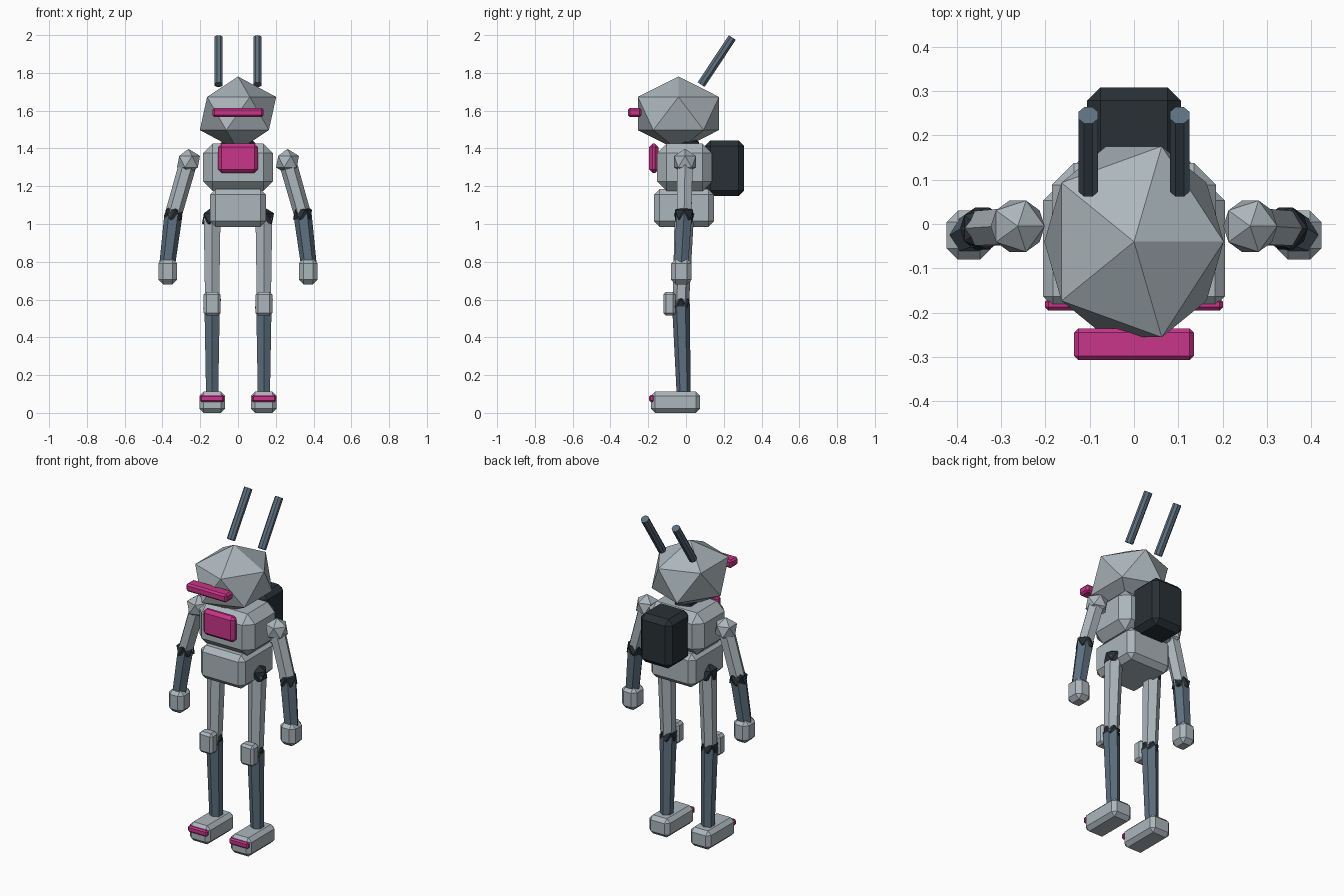
import bpy, bmesh, math
from mathutils import Vector, Matrix

if "Cube" in bpy.data.objects:
    bpy.data.objects.remove(bpy.data.objects["Cube"])


def material(name, rgb):
    m = bpy.data.materials.new(name)
    m.diffuse_color = (*rgb, 1)
    m.use_nodes = True
    m.node_tree.nodes["Principled BSDF"].inputs["Base Color"].default_value = m.diffuse_color
    return m


SHELL = material("pale_grey", (0.41, 0.47, 0.50))
LIMB = material("slate_blue", (0.11, 0.16, 0.21))
JOINT = material("near_black", (0.022, 0.030, 0.036))
GLOW = material("magenta", (0.58, 0.035, 0.25))


def finish(name, bm, mat):
    bmesh.ops.recalc_face_normals(bm, faces=bm.faces)
    mesh = bpy.data.meshes.new(name)
    bm.to_mesh(mesh)
    bm.free()
    mesh.materials.append(mat)
    ob = bpy.data.objects.new(name, mesh)
    bpy.context.collection.objects.link(ob)
    return ob


def box(name, x, y, z, bevel, mat):
    """Chamfered box from (min, max) ranges."""
    bm = bmesh.new()
    bmesh.ops.create_cube(bm, size=1)
    for v in bm.verts:
        v.co = [(a + b) / 2 + c * (b - a) for (a, b), c in zip((x, y, z), v.co)]
    bmesh.ops.bevel(bm, geom=bm.edges[:], offset=bevel, segments=1, affect='EDGES')
    return finish(name, bm, mat)


def ball(name, centre, radii, mat):
    """Twenty-sided ball."""
    bm = bmesh.new()
    bmesh.ops.create_icosphere(bm, subdivisions=1, radius=1)
    for v in bm.verts:
        v.co = [c + r * p for c, r, p in zip(centre, radii, v.co)]
    return finish(name, bm, mat)


def rod(name, start, end, r1, r2, sides, turn, mat):
    """Faceted rod between two points, with one corner at angle turn."""
    start, end = Vector(start), Vector(end)
    axis = end - start
    bm = bmesh.new()
    bmesh.ops.create_cone(bm, cap_ends=True, segments=sides, radius1=r1,
                          radius2=r2, depth=axis.length)
    swing = Vector((0, 0, 1 if axis.z > 0 else -1)).rotation_difference(axis)
    flip = Matrix.Rotation(0 if axis.z > 0 else math.pi, 4, 'X')
    bm.transform(Matrix.Translation((start + end) / 2) @ swing.to_matrix().to_4x4()
                 @ flip @ Matrix.Rotation(turn, 4, 'Z'))
    return finish(name, bm, mat)


# Head, visor and neck
ball("head", (0, -0.04, 1.585), (0.226, 0.253, 0.196), SHELL)
box("visor", (-0.135, 0.135), (-0.307, -0.235), (1.566, 1.614), 0.01, GLOW)
ball("neck", (0, 0, 1.40), (0.08, 0.08, 0.08), JOINT)

# Torso
box("chest", (-0.185, 0.185), (-0.153, 0.138), (1.175, 1.425), 0.05, SHELL)
box("chest_screen", (-0.105, 0.105), (-0.195, -0.145), (1.27, 1.425), 0.018, GLOW)
ball("waist", (0, 0, 1.18), (0.09, 0.09, 0.09), JOINT)
box("pelvis", (-0.148, 0.148), (-0.17, 0.148), (0.985, 1.185), 0.03, SHELL)
box("backpack", (-0.106, 0.106), (0.10, 0.308), (1.148, 1.443), 0.03, JOINT)

for side, s in (("left", -1), ("right", 1)):
    # Antenna
    rod(side + "_antenna", (s * 0.103, 0.08, 1.738), (s * 0.103, 0.245, 1.987),
        0.024, 0.024, 8, math.pi / 8, LIMB)

    # Arm
    shoulder = (s * 0.262, -0.005, 1.33)
    elbow = (s * 0.342, -0.01, 1.05)
    wrist = (s * 0.374, -0.025, 0.79)
    ball(side + "_shoulder", shoulder, (0.068,) * 3, SHELL)
    rod(side + "_upper_arm", shoulder, elbow, 0.047, 0.045, 6, math.pi / 2, SHELL)
    ball(side + "_elbow", elbow, (0.056,) * 3, JOINT)
    rod(side + "_forearm", elbow, wrist, 0.048, 0.042, 6, math.pi / 2, LIMB)
    box(side + "_hand", (s * 0.372 - 0.05, s * 0.372 + 0.05), (-0.08, 0.03),
        (0.68, 0.815), 0.025, SHELL)

    # Leg
    x = s * 0.137
    hip, knee, ankle = (x, -0.01, 1.03), (x, -0.027, 0.577), (x, -0.012, 0.09)
    ball(side + "_hip", hip, (0.06,) * 3, JOINT)
    rod(side + "_thigh", hip, knee, 0.051, 0.043, 6, 0, SHELL)
    ball(side + "_knee", knee, (0.053,) * 3, JOINT)
    box(side + "_knee_pad", (x - 0.045, x + 0.045), (-0.12, -0.055),
        (0.515, 0.64), 0.014, SHELL)
    rod(side + "_shin", knee, ankle, 0.047, 0.037, 6, 0, LIMB)

    # Foot with toe light
    box(side + "_foot", (x - 0.068, x + 0.068), (-0.185, 0.075), (0, 0.112), 0.022, SHELL)
    box(side + "_toe_light", (x - 0.064, x + 0.064), (-0.195, -0.168),
        (0.058, 0.095), 0.008, GLOW)
